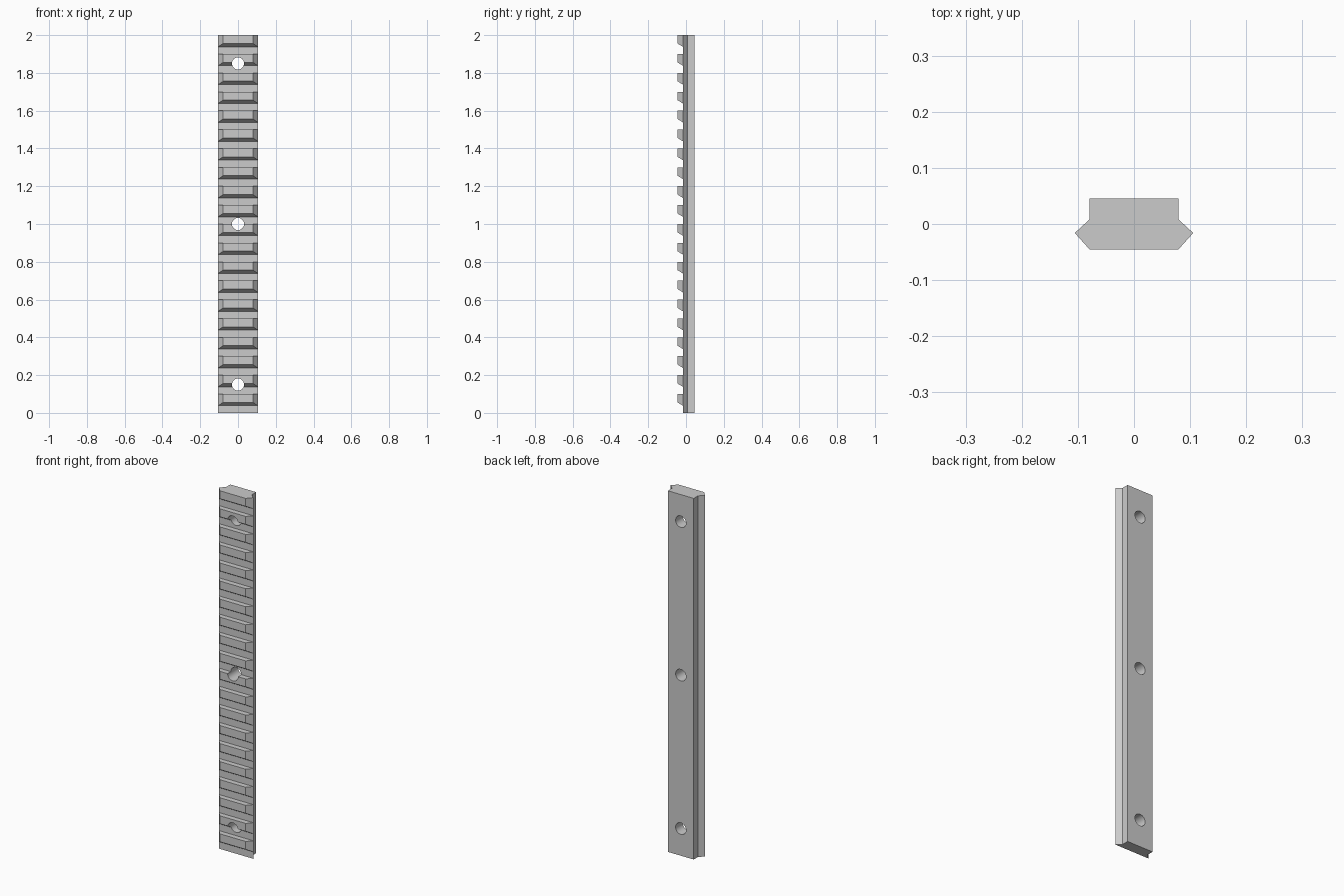
import bpy, bmesh, math
from mathutils import Matrix, Vector

if "Cube" in bpy.data.objects:
    bpy.data.objects.remove(bpy.data.objects["Cube"], do_unlink=True)

LENGTH, PITCH = 2.0, 0.1
FRONT, FLOOR, BACK = -0.0455, -0.0165, 0.0455

steel = bpy.data.materials.new("grey metal")
steel.use_nodes = True
grey = (0.6, 0.6, 0.6, 1)
steel.diffuse_color = grey
steel.node_tree.nodes["Principled BSDF"].inputs["Base Color"].default_value = grey


def add_prism(bm, points, direction):
    """Extrude a closed outline along a direction."""
    face = bm.faces.new([bm.verts.new(p) for p in points])
    new = bmesh.ops.extrude_face_region(bm, geom=[face])["geom"]
    verts = [v for v in new if isinstance(v, bmesh.types.BMVert)]
    bmesh.ops.translate(bm, vec=Vector(direction), verts=verts)


def make_object(name, bm):
    bmesh.ops.recalc_face_normals(bm, faces=bm.faces)
    mesh = bpy.data.meshes.new(name)
    bm.to_mesh(mesh)
    bm.free()
    mesh.materials.append(steel)
    obj = bpy.data.objects.new(name, mesh)
    bpy.context.collection.objects.link(obj)
    return obj


# Rail: mirrored dovetail profile run along the height
half = [(0.079, BACK), (0.079, 0.0085), (0.1055, -0.016), (0.079, FRONT)]
outline = half + [(-x, y) for x, y in reversed(half)]
bm = bmesh.new()
add_prism(bm, [(x, y, 0) for x, y in outline], (0, 0, LENGTH))
rail = make_object("slotted_rail", bm)

# Cross slots: square lower side, sloped upper side
bm = bmesh.new()
for i in range(20):
    z = i * PITCH
    low = z if i else -0.05
    rise = (0.056 - 0.038) / (FLOOR - FRONT)
    y_out = FRONT - 0.02
    section = [(y_out, low), (FLOOR, low), (FLOOR, z + 0.038),
               (y_out, z + 0.038 + rise * (FLOOR - y_out))]
    add_prism(bm, [(-0.2, y, h) for y, h in section], (0.4, 0, 0))
slots = make_object("slot_cutter", bm)

# Three mounting holes from front to back
bm = bmesh.new()
for z in (0.15, 1.0, 1.85):
    place = Matrix.Translation((0, 0, z)) @ Matrix.Rotation(math.pi / 2, 4, "X")
    bmesh.ops.create_cone(bm, cap_ends=True, segments=32, radius1=0.032,
                          radius2=0.032, depth=0.3, matrix=place)
holes = make_object("hole_cutter", bm)

# Cut the rail, then drop the cutters
bpy.ops.object.select_all(action="DESELECT")
bpy.context.view_layer.objects.active = rail
rail.select_set(True)
for cutter in (slots, holes):
    cutter.hide_render = True
    mod = rail.modifiers.new(cutter.name, "BOOLEAN")
    mod.operation = "DIFFERENCE"
    mod.solver = "EXACT"
    mod.object = cutter
    bpy.ops.object.modifier_apply(modifier=mod.name)
    bpy.data.objects.remove(cutter, do_unlink=True)
bpy.ops.object.shade_smooth_by_angle(angle=math.radians(25))
